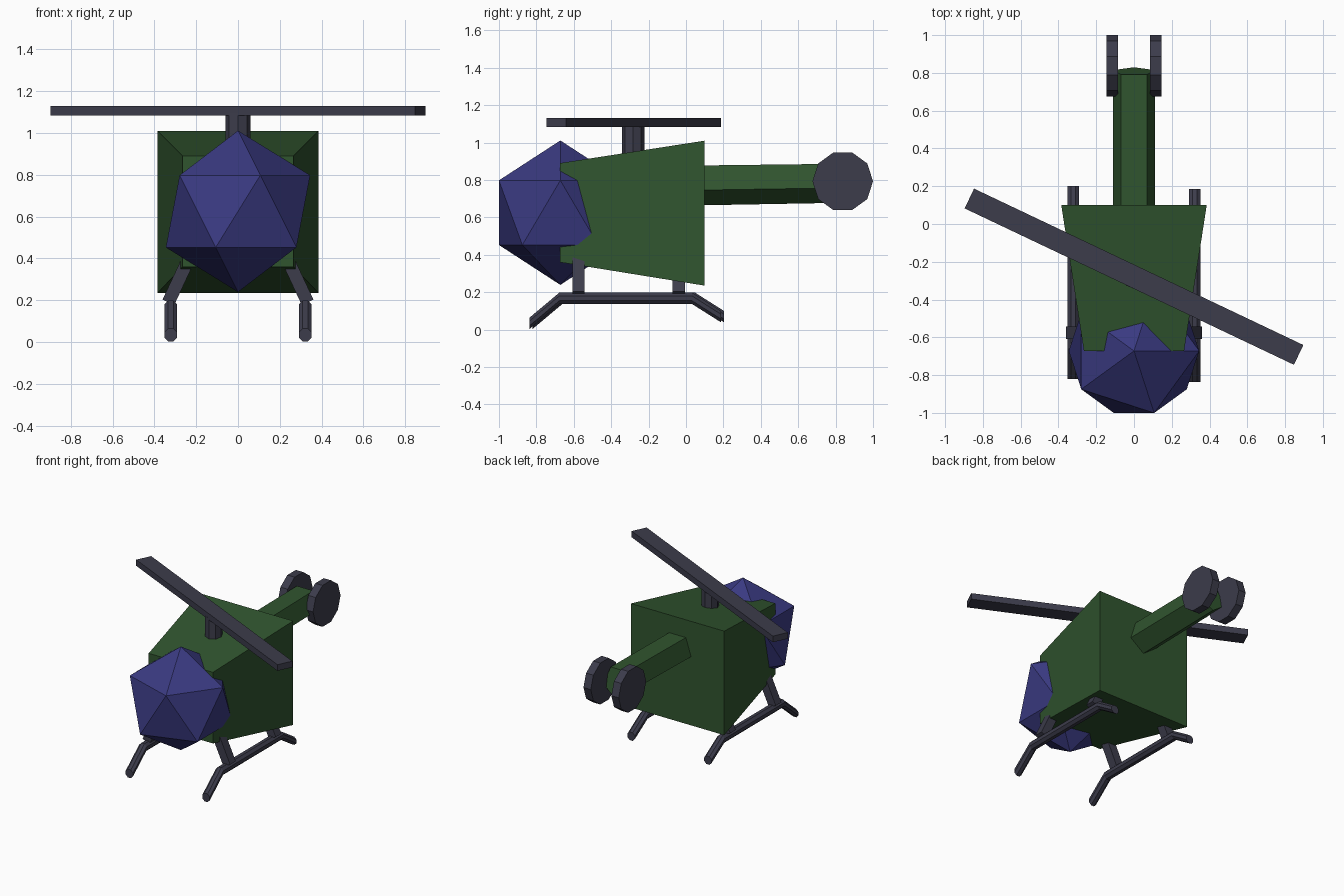
import bpy, bmesh
from math import sin, cos, pi, radians

if "Cube" in bpy.data.objects:
    bpy.data.objects.remove(bpy.data.objects["Cube"])


def material(name, color):
    m = bpy.data.materials.new(name)
    m.diffuse_color = (*color, 1)
    m.use_nodes = True
    m.node_tree.nodes["Principled BSDF"].inputs["Base Color"].default_value = m.diffuse_color
    return m


GREEN = material("green_paint", (0.03, 0.09, 0.028))
BLUE = material("blue_glass", (0.042, 0.042, 0.22))
DARK = material("dark_metal", (0.045, 0.045, 0.07))


def loft(name, rings, mat):
    """Skin a list of equal-length point rings and cap both ends."""
    bm = bmesh.new()
    vs = [[bm.verts.new(p) for p in ring] for ring in rings]
    n = len(vs[0])
    for a, b in zip(vs, vs[1:]):
        for i in range(n):
            j = (i + 1) % n
            bm.faces.new((a[i], a[j], b[j], b[i]))
    bm.faces.new(vs[0])
    bm.faces.new(vs[-1])
    bmesh.ops.recalc_face_normals(bm, faces=bm.faces)
    me = bpy.data.meshes.new(name)
    bm.to_mesh(me)
    bm.free()
    ob = bpy.data.objects.new(name, me)
    bpy.context.collection.objects.link(ob)
    me.materials.append(mat)
    return ob


def name_it(name, mat):
    ob = bpy.context.object
    ob.name = name
    ob.data.materials.append(mat)
    return ob


def rect(y, hx, z0, z1):
    return [(-hx, y, z0), (hx, y, z0), (hx, y, z1), (-hx, y, z1)]


def ring(x, y, z, r, n, start=0.0, lean=0.0):
    """Polygon facing along y; lean shears it in y with height."""
    pts = []
    for i in range(n):
        a = start + 2 * pi * i / n
        pts.append((x + r * cos(a), y + lean * r * sin(a), z + r * sin(a)))
    return pts


# Cabin tapering to the front
loft("cabin", [rect(-0.673, 0.265, 0.36, 0.89), rect(0.10, 0.385, 0.235, 1.01)], GREEN)

# Faceted canopy
bpy.ops.mesh.primitive_ico_sphere_add(subdivisions=1, radius=0.386, location=(0, -0.672, 0.625))
name_it("canopy", BLUE)

# Five-sided tail boom with its keel downward
loft("tail_boom", [ring(0, 0.0, 0.781, 0.118, 5, -pi / 2),
                   ring(0, 0.808, 0.793, 0.115, 5, -pi / 2, -0.19)], GREEN)

# Main rotor mast and blade
bpy.ops.mesh.primitive_cylinder_add(vertices=8, radius=0.06, depth=0.25, location=(0, -0.283, 0.97))
name_it("rotor_mast", DARK)
bpy.ops.mesh.primitive_cube_add(size=1, location=(0, -0.279, 1.107), rotation=(0, 0, radians(-25.4)))
blade = name_it("main_rotor_blade", DARK)
blade.scale = (1.93, 0.116, 0.046)

for side, label, shift in ((-1, "left", 0.012), (1, "right", -0.004)):
    # Tail rotor disc
    bpy.ops.mesh.primitive_cylinder_add(vertices=10, radius=0.162, depth=0.06,
                                        location=(side * 0.115, 0.838, 0.793),
                                        rotation=(0, pi / 2, 0))
    disc = name_it(label + "_tail_rotor", DARK)
    disc.rotation_euler = (pi / 2, 0, pi / 2)
    # Cylinder starts with a vertex on local y, so turn it onto the y axis
    for v in disc.data.vertices:
        v.co.x, v.co.y = v.co.y, -v.co.x

    # Landing skid
    path = [(-0.832, 0.034), (-0.672, 0.168), (0.035, 0.168), (0.19, 0.07)]
    loft(label + "_skid", [ring(side * 0.322, y + shift, z, 0.033, 8, pi / 8) for y, z in path], DARK)

    # Slanted struts between skid and cabin
    for end, y in (("front", -0.575), ("rear", -0.038)):
        rings = []
        for x, z in ((0.235, 0.40), (0.333, 0.19)):
            rings.append([(side * (x + dx), y + dy, z + dx * 0.47)
                          for dx, dy in ((-0.028, -0.033), (0.028, -0.033), (0.028, 0.033), (-0.028, 0.033))])
        loft(label + "_" + end + "_strut", rings, DARK)
